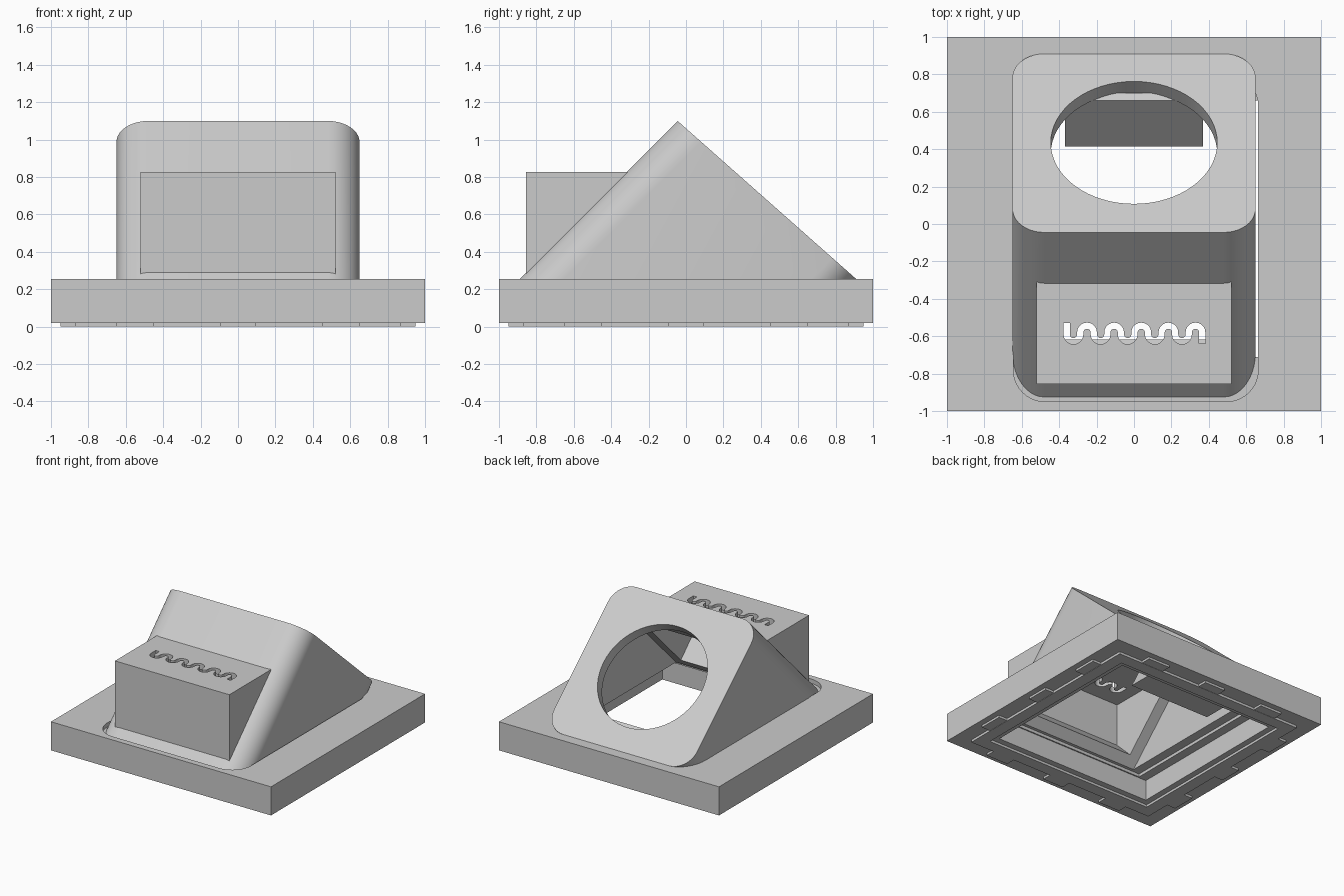
import bpy, bmesh, math
from mathutils import Vector

if "Cube" in bpy.data.objects:
    bpy.data.objects.remove(bpy.data.objects["Cube"])

grey = bpy.data.materials.new("light_grey")
grey.diffuse_color = (0.6, 0.6, 0.6, 1)
grey.use_nodes = True
grey.node_tree.nodes["Principled BSDF"].inputs["Base Color"].default_value = grey.diffuse_color


def mesh_object(name, verts, faces):
    me = bpy.data.meshes.new(name)
    me.from_pydata([tuple(v) for v in verts], [], faces)
    bm = bmesh.new()
    bm.from_mesh(me)
    bmesh.ops.recalc_face_normals(bm, faces=bm.faces)
    bm.to_mesh(me)
    bm.free()
    me.materials.append(grey)
    ob = bpy.data.objects.new(name, me)
    bpy.context.collection.objects.link(ob)
    return ob


def loft(name, a, b):
    """Closed solid between two matching loops."""
    n = len(a)
    faces = [tuple(range(n)), tuple(range(2 * n - 1, n - 1, -1))]
    faces += [(i, (i + 1) % n, n + (i + 1) % n, n + i) for i in range(n)]
    return mesh_object(name, list(a) + list(b), faces)


def box(name, x0, x1, y0, y1, z0, z1):
    loop = [(x0, y0), (x1, y0), (x1, y1), (x0, y1)]
    return loft(name, [(x, y, z0) for x, y in loop], [(x, y, z1) for x, y in loop])


def profile(name, yz, half_width):
    return loft(name, [(-half_width, y, z) for y, z in yz],
                [(half_width, y, z) for y, z in yz])


def rounded_rect(x0, x1, y0, y1, r, steps=10):
    pts = []
    for k, (cx, cy) in enumerate([(x1 - r, y1 - r), (x0 + r, y1 - r),
                                  (x0 + r, y0 + r), (x1 - r, y0 + r)]):
        for i in range(steps + 1):
            a = math.pi / 2 * (k + i / steps)
            pts.append((cx + r * math.cos(a), cy + r * math.sin(a)))
    return pts


def boolean(ob, tool, op='DIFFERENCE'):
    mod = ob.modifiers.new(op, 'BOOLEAN')
    mod.operation, mod.object, mod.solver = op, tool, 'EXACT'
    bpy.context.view_layer.objects.active = ob
    bpy.ops.object.modifier_apply(modifier=mod.name)
    bpy.data.objects.remove(tool)


# Square base plate: pocket below, through hole, shallow rounded seat on top
plate = box("base_plate", -1, 1, -1, 1, 0.02, 0.255)
boolean(plate, box("plate_pocket", -0.72, 0.72, -0.72, 0.72, -0.1, 0.19))
boolean(plate, box("plate_hole", -0.645, 0.664, -0.71, 0.66, 0.1, 0.4))
seat = rounded_rect(-0.645, 0.664, -0.95, 0.80, 0.17)
boolean(plate, loft("plate_seat", [(x, y, 0.22) for x, y in seat],
                    [(x, y, 0.4) for x, y in seat]))

# Raised rim with small tabs under the plate
rim = box("bottom_rim", -0.87, 0.87, -0.87, 0.87, 0, 0.025)
boolean(rim, box("rim_hole", -0.77, 0.77, -0.77, 0.77, -0.1, 0.1))
for s in (-1, 1):
    for c, h in ((-0.55, 0.1), (0, 0.095), (0.55, 0.1)):
        y = sorted((s * 0.86, s * 0.95))
        box("bottom_tab", c - h, c + h, y[0], y[1], 0.002, 0.024)
        box("bottom_tab", y[0], y[1], c - h, c + h, 0.002, 0.024)

# Wedge housing: rounded rectangle on the rear slope, swept 45 degrees down
tilt = math.atan2(0.845, 0.955)
length = 0.955 / math.cos(tilt)
rear = [Vector((x, -0.045 + v * math.cos(tilt), 1.10 - v * math.sin(tilt)))
        for x, v in rounded_rect(-0.65, 0.65, 0, length, 0.17)]
foot = [p - Vector((0, 1, 1)) * (p.z - 0.215) for p in rear]
housing = loft("wedge_housing", rear, foot)

# Box on the front slope
boolean(housing, box("front_box", -0.52, 0.52, -0.855, -0.2, 0.25, 0.828), 'UNION')

# Hollow interior of the wedge, and of the box through a window in the front wall
boolean(housing, profile("wedge_cavity", [(-0.70, 0), (-0.70, 0.20), (0.021, 0.921),
                                          (0.66, 0.356), (0.66, 0)], 0.57))
boolean(housing, profile("box_cavity", [(-0.617, 0.28), (-0.77, 0.43), (-0.77, 0.78),
                                        (-0.10, 0.78), (-0.10, 0.28)], 0.48))

# Round opening through the rear slope
normal = Vector((0, math.sin(tilt), math.cos(tilt)))
along = Vector((0, math.cos(tilt), -math.sin(tilt)))
centre = Vector((0, 0.435, 1.10 - 0.48 * math.tan(tilt)))
ring = [centre + Vector((0.445 * math.cos(a), 0, 0)) + along * 0.437 * math.sin(a)
        for a in (2 * math.pi * i / 64 for i in range(64))]
boolean(housing, loft("round_cutter", [p + normal * 0.1 for p in ring],
                      [p - normal * 0.14 for p in ring]))

# Wavy slot in the box top
step, r = 0.0725, 0.03625
path = [Vector((-0.36, -0.53))]
for k in range(10):
    sign = -1 if k % 2 == 0 else 1
    cx, cy = -0.36 + step * (k + 0.5), (-0.59 if sign < 0 else -0.58)
    for i in range(11):
        a = math.pi * (1 - i / 10)
        path.append(Vector((cx + r * math.cos(a), cy + sign * r * math.sin(a))))
path.append(Vector((0.365, -0.64)))
left, right = [], []
for i, p in enumerate(path):
    t = (path[min(i + 1, len(path) - 1)] - path[max(i - 1, 0)]).normalized()
    side = Vector((-t.y, t.x)) * 0.0165
    left.append(p + side)
    right.append(p - side)
n = len(path)
verts = [(p.x, p.y, z) for z in (0.72, 0.9) for row in (left, right) for p in row]
faces = [(0, n, 3 * n, 2 * n), (n - 1, 2 * n - 1, 4 * n - 1, 3 * n - 1)]
for i in range(n - 1):
    for a, b in ((0, n), (2 * n, 3 * n), (0, 2 * n), (n, 3 * n)):
        faces.append((a + i, a + i + 1, b + i + 1, b + i))
boolean(housing, mesh_object("wave_cutter", verts, faces))

# Sloped ledge inside, below the round opening
profile("inner_ledge", [(0.415, 0.11), (0.70, 0.11), (0.70, 0.33), (0.66, 0.356)], 0.37)

# Smooth rounded edges, keep creases sharp
bpy.ops.object.select_all(action='DESELECT')
for ob in (housing, plate):
    ob.select_set(True)
bpy.context.view_layer.objects.active = housing
bpy.ops.object.shade_smooth_by_angle(angle=math.radians(30))
